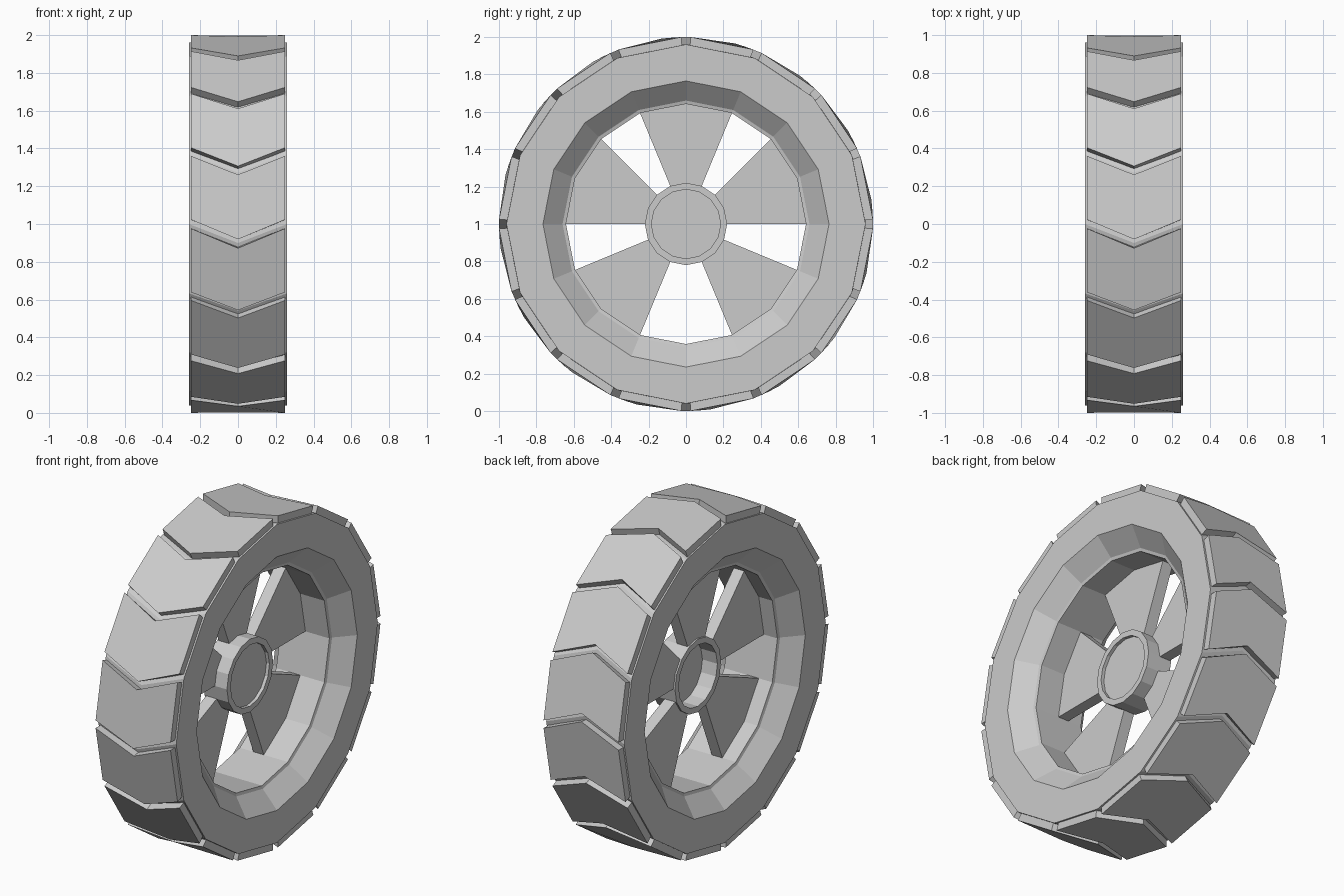
import bpy, bmesh
from math import sin, cos, radians

if "Cube" in bpy.data.objects:
    bpy.data.objects.remove(bpy.data.objects["Cube"])

N = 16
STEP = 360 / N
TWIST = 6          # chevron sweep of the tread centre, in degrees


def point(x, r, deg):
    """Polar point around the axle, which runs along x at z = 1."""
    return (x, r * cos(radians(deg)), 1 + r * sin(radians(deg)))


def finish(name, bm):
    bmesh.ops.recalc_face_normals(bm, faces=bm.faces)
    mesh = bpy.data.meshes.new(name)
    bm.to_mesh(mesh)
    bm.free()
    obj = bpy.data.objects.new(name, mesh)
    bpy.context.collection.objects.link(obj)
    return obj


def lathe(name, profile):
    """Spin a closed profile of (x, radius, twist) around the axle."""
    bm = bmesh.new()
    rings = [[bm.verts.new(point(x, r, i * STEP + t)) for x, r, t in profile]
             for i in range(N)]
    n = len(profile)
    for i in range(N):
        a, b = rings[i], rings[(i + 1) % N]
        for j in range(n):
            k = (j + 1) % n
            bm.faces.new((a[j], a[k], b[k], b[j]))
    return finish(name, bm)


def loft(bm, sections):
    """Closed solid through equal-length loops."""
    loops = [[bm.verts.new(p) for p in s] for s in sections]
    n = len(loops[0])
    for a, b in zip(loops, loops[1:]):
        for j in range(n):
            k = (j + 1) % n
            bm.faces.new((a[j], a[k], b[k], b[j]))
    bm.faces.new(loops[0])
    bm.faces.new(loops[-1])


# Tyre and dished rim in one closed ring
half = [(0.26, 0.96, 0), (0.26, 0.765, 0), (0.165, 0.66, 0), (0.16, 0.642, 0)]
mirrored = [(-x, r, t) for x, r, t in reversed(half)]
lathe("tyre_body", [(0, 0.96, TWIST)] + half + mirrored)

# Chevron tread blocks
bm = bmesh.new()
for i in range(N):
    a0, a1 = i * STEP + 1.35, (i + 1) * STEP - 1.35
    sections = []
    for x, t in ((-0.25, 0), (0, TWIST), (0.25, 0)):
        sections.append([point(x, 0.94, a0 + t), point(x, 1.0, a0 + t),
                         point(x, 1.0, a1 + t), point(x, 0.94, a1 + t)])
    loft(bm, sections)
finish("tread_blocks", bm)

# Five wedge spokes, each two rim facets wide
bm = bmesh.new()
for start in (0, 67.5, 135, 202.5, 292.5):
    angles = [start, start + STEP, start + 2 * STEP]
    sections = []
    for a in angles:
        sections.append([point(-0.07, 0.21, a), point(-0.07, 0.65, a),
                         point(0.0, 0.65, a), point(0.0, 0.21, a)])
    loft(bm, sections)
finish("spokes", bm)

# Hub ring and recessed cap
lathe("hub_ring", [(0.08, 0.22, 0), (0.08, 0.185, 0),
                   (-0.08, 0.185, 0), (-0.08, 0.22, 0)])
bm = bmesh.new()
loft(bm, [[point(x, 0.187, i * STEP) for i in range(N)] for x in (0.02, 0.06)])
finish("hub_cap", bm)
